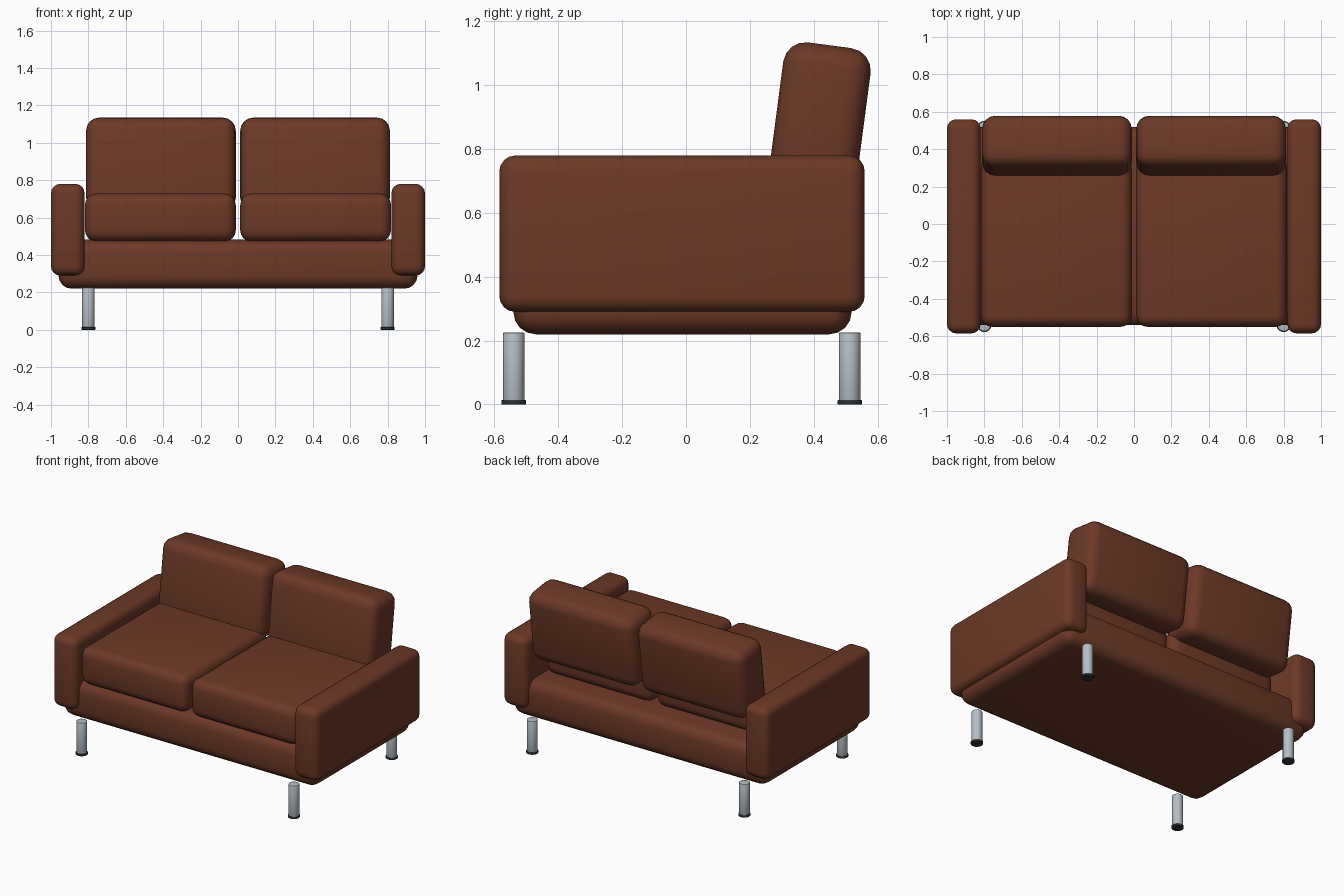
import bpy, bmesh, math
from mathutils import Matrix, Vector

if "Cube" in bpy.data.objects:
    bpy.data.objects.remove(bpy.data.objects["Cube"])


def material(name, rgb):
    m = bpy.data.materials.new(name)
    m.diffuse_color = (*rgb, 1)
    m.use_nodes = True
    m.node_tree.nodes["Principled BSDF"].inputs["Base Color"].default_value = m.diffuse_color
    return m


LEATHER = material("brown leather", (0.150, 0.041, 0.020))
STEEL = material("brushed steel", (0.47, 0.52, 0.56))
RUBBER = material("dark rubber", (0.028, 0.034, 0.040))


def finish(name, bm, mat):
    mesh = bpy.data.meshes.new(name)
    bm.to_mesh(mesh)
    bm.free()
    mesh.materials.append(mat)
    ob = bpy.data.objects.new(name, mesh)
    bpy.context.collection.objects.link(ob)
    bpy.context.view_layer.objects.active = ob
    bpy.ops.object.select_all(action='DESELECT')
    ob.select_set(True)
    bpy.ops.object.shade_smooth_by_angle(angle=math.radians(40))
    return ob


def rounded_box(name, centre, size, radius, tilt=0.0):
    bm = bmesh.new()
    bmesh.ops.create_cube(bm, size=1)
    bmesh.ops.scale(bm, vec=Vector(size), verts=bm.verts)
    bmesh.ops.bevel(bm, geom=bm.edges[:], offset=radius, segments=4,
                    profile=0.5, affect='EDGES')
    bm.transform(Matrix.Translation(centre) @ Matrix.Rotation(tilt, 4, 'X'))
    return finish(name, bm, LEATHER)


def cylinder(name, x, y, z0, z1, radius, mat, bevel):
    bm = bmesh.new()
    bmesh.ops.create_cone(bm, cap_ends=True, segments=24, radius1=radius,
                          radius2=radius, depth=z1 - z0)
    rims = [e for e in bm.edges if abs(e.verts[0].co.z - e.verts[1].co.z) < 1e-5]
    bmesh.ops.bevel(bm, geom=rims, offset=bevel, segments=2,
                    profile=0.5, affect='EDGES')
    bm.transform(Matrix.Translation((x, y, (z0 + z1) / 2)))
    return finish(name, bm, mat)


# Upholstered base
rounded_box("base", (0, -0.011, 0.351), (1.92, 1.06, 0.262), 0.07)

for side, s in (("left", -1), ("right", 1)):
    # Arm rests
    rounded_box(side + "_arm", (s * 0.91, -0.0125, 0.535), (0.18, 1.145, 0.49), 0.05)
    # Seat cushions
    rounded_box(side + "_seat_cushion", (s * 0.415, -0.095, 0.60), (0.806, 0.91, 0.256), 0.06)
    # Back cushions leaning backwards
    rounded_box(side + "_back_cushion", (s * 0.412, 0.419, 0.885), (0.80, 0.276, 0.485),
                0.07, -math.radians(7.5))
    # Legs with rubber feet
    for end, y in (("front", -0.54), ("back", 0.513)):
        cylinder(f"{side}_{end}_leg", s * 0.8, y, 0.01, 0.225, 0.034, STEEL, 0.003)
        cylinder(f"{side}_{end}_foot", s * 0.8, y, 0.0, 0.014, 0.038, RUBBER, 0.002)
